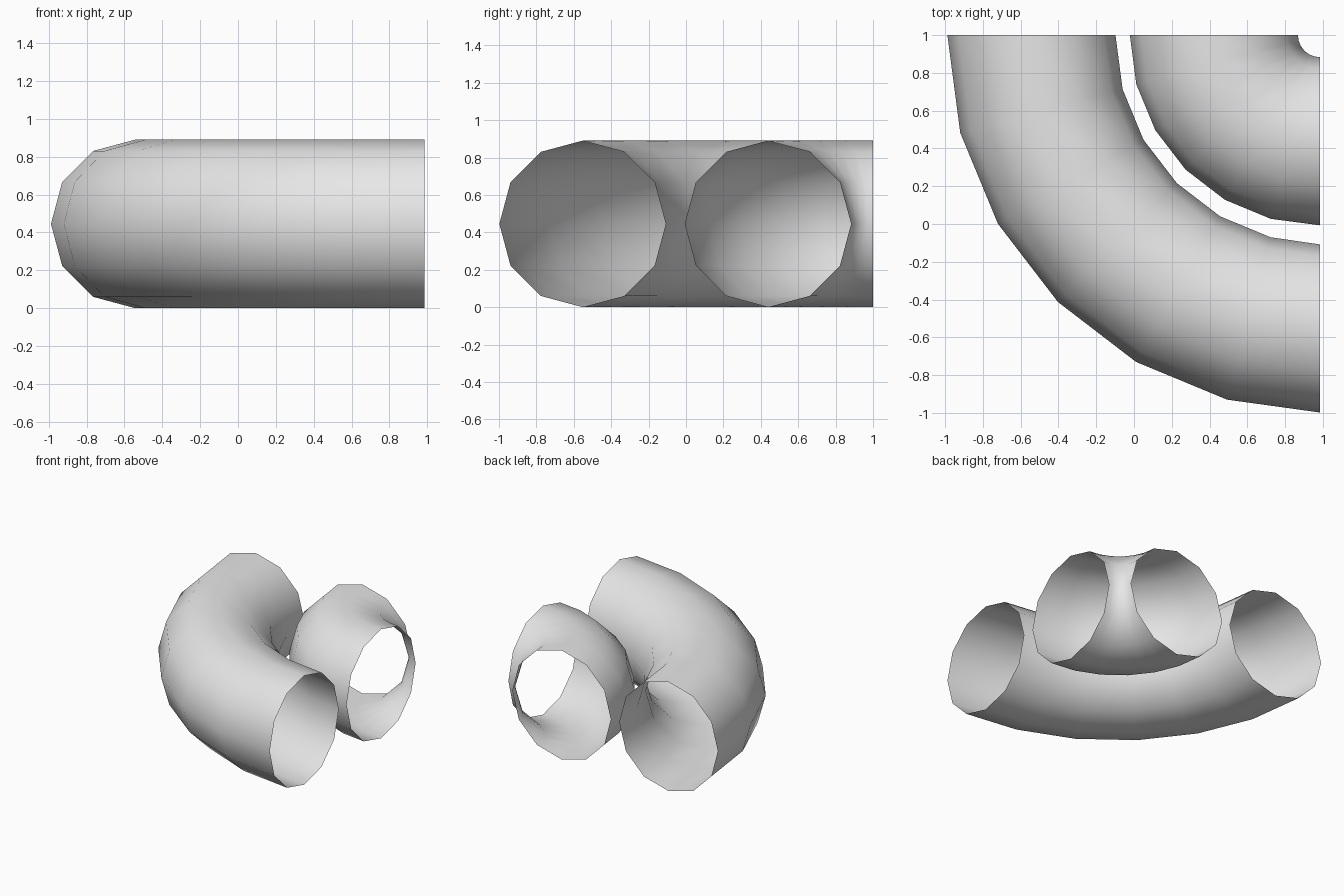
import bpy, bmesh
from math import pi
from mathutils import Matrix, Vector

cube = bpy.data.objects.get("Cube")
if cube:
    bpy.data.objects.remove(cube, do_unlink=True)

# Single light grey finish
grey = bpy.data.materials.new("light_grey")
grey.use_nodes = True
color = (0.8, 0.8, 0.8, 1)
grey.diffuse_color = color
grey.node_tree.nodes["Principled BSDF"].inputs["Base Color"].default_value = color

TUBE_RADIUS = 0.445
END_X = 0.985


def quarter_bend(name, bend_radius, center_x):
    """Open twelve-sided tube swept a quarter turn, its front end trimmed at END_X."""
    bm = bmesh.new()
    center = Vector((center_x, 1, TUBE_RADIUS))
    # Upright ring facing the back
    place = Matrix.Translation(center - Vector((bend_radius, 0, 0))) @ Matrix.Rotation(pi / 2, 4, "X")
    ring = bmesh.ops.create_circle(bm, segments=12, radius=TUBE_RADIUS, matrix=place)
    edges = list({e for v in ring["verts"] for e in v.link_edges})
    bmesh.ops.spin(bm, geom=edges, cent=center, axis=(0, 0, 1), angle=pi / 2, steps=6)
    # Flush front end
    for v in bm.verts:
        v.co.x = min(v.co.x, END_X)
    bmesh.ops.recalc_face_normals(bm, faces=bm.faces)
    # Make the outside of the tube the front of its faces
    bm.normal_update()
    top = max(bm.faces, key=lambda f: f.calc_center_median().z)
    if top.normal.z < 0:
        bmesh.ops.reverse_faces(bm, faces=bm.faces)
    for f in bm.faces:
        f.smooth = True
    mesh = bpy.data.meshes.new(name)
    bm.to_mesh(mesh)
    bm.free()
    mesh.materials.append(grey)
    obj = bpy.data.objects.new(name, mesh)
    bpy.context.collection.objects.link(obj)


quarter_bend("outer_pipe_bend", 1.553, 1.01)
quarter_bend("inner_pipe_bend", 0.562, END_X)
